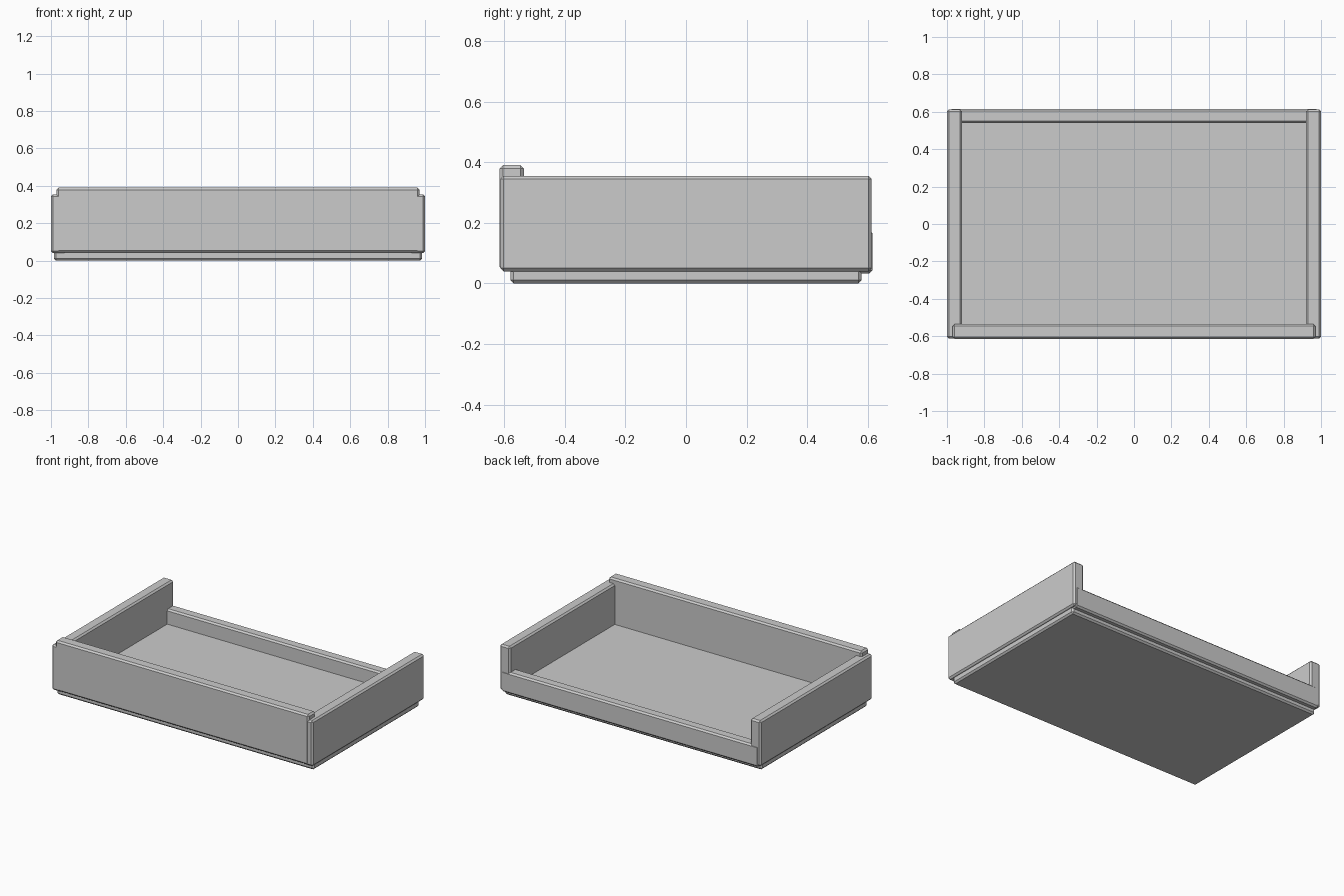
import bpy
import bmesh

if "Cube" in bpy.data.objects:
    bpy.data.objects.remove(bpy.data.objects["Cube"])

grey = bpy.data.materials.new("plain grey")
grey.diffuse_color = (0.6, 0.6, 0.6, 1.0)
grey.use_nodes = True
grey.node_tree.nodes["Principled BSDF"].inputs["Base Color"].default_value = grey.diffuse_color


def chamfered_box(name, lo, hi, chamfer=0.011):
    """Box between two corners with every edge cut by a flat chamfer."""
    bm = bmesh.new()
    bmesh.ops.create_cube(bm, size=1.0)
    for v in bm.verts:
        for i in range(3):
            v.co[i] = hi[i] if v.co[i] > 0 else lo[i]
    bmesh.ops.bevel(bm, geom=bm.edges[:], offset=chamfer, segments=1,
                    affect='EDGES', profile=0.5)
    bmesh.ops.recalc_face_normals(bm, faces=bm.faces[:])
    mesh = bpy.data.meshes.new(name)
    bm.to_mesh(mesh)
    bm.free()
    mesh.materials.append(grey)
    ob = bpy.data.objects.new(name, mesh)
    bpy.context.collection.objects.link(ob)
    return ob


# Tray floor, slightly inset below the walls
chamfered_box("floor_slab", (-0.985, -0.58, 0.0), (0.985, 0.58, 0.075))

# Tall side walls, left and right
for side, x0, x1 in (("left", -1.0, -0.92), ("right", 0.92, 1.0)):
    chamfered_box(side + "_wall", (x0, -0.613, 0.04), (x1, 0.613, 0.355))

# Front wall, a little higher and narrower than the sides
chamfered_box("front_wall", (-0.97, -0.615, 0.043), (0.97, -0.535, 0.39))

# Low back wall, leaving the rear open
chamfered_box("back_wall", (-0.985, 0.54, 0.032), (0.985, 0.615, 0.178))
